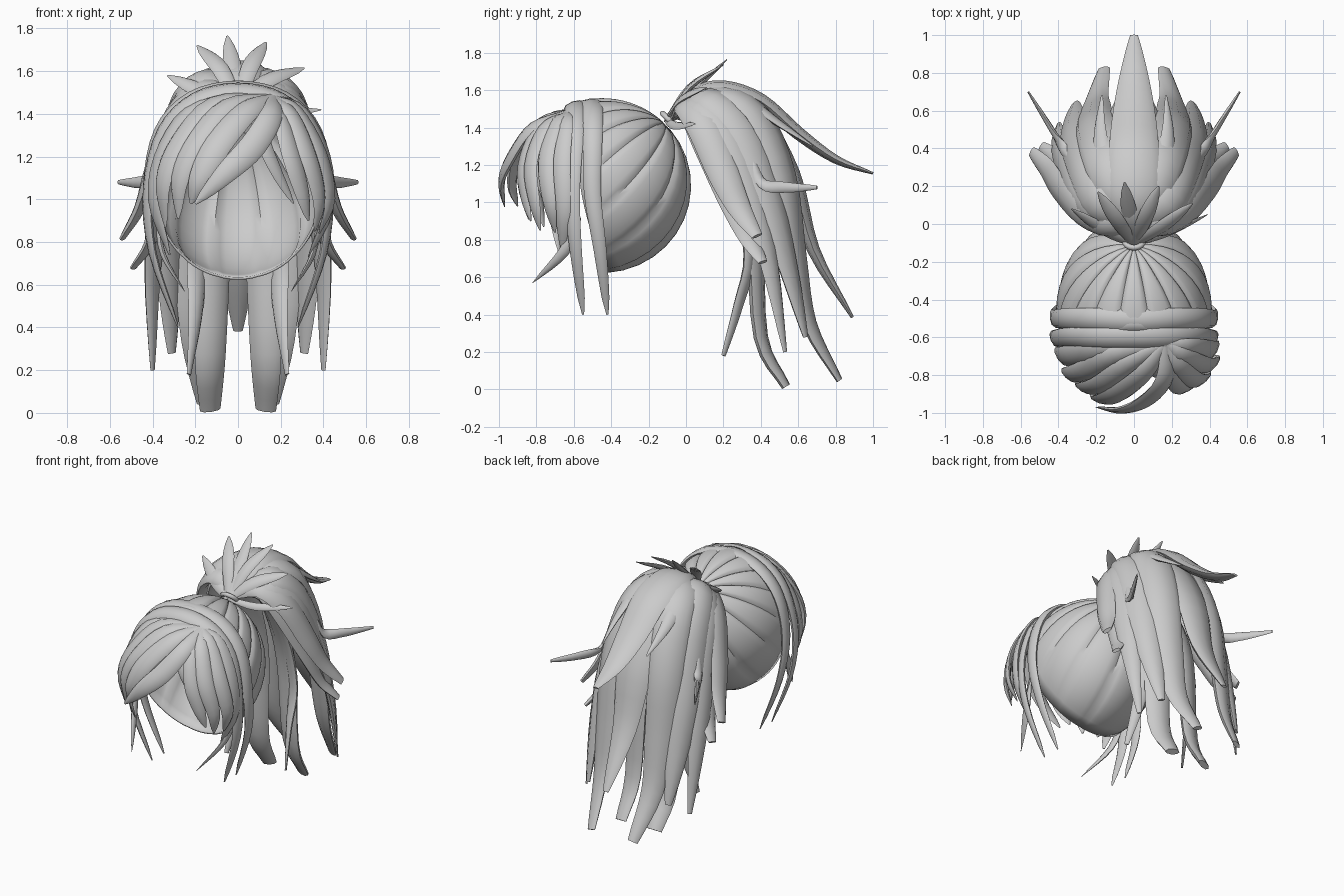
import bpy, bmesh
from math import sin, cos, pi
from mathutils import Vector


def finish(name, bm):
    bmesh.ops.recalc_face_normals(bm, faces=bm.faces)
    me = bpy.data.meshes.new(name)
    bm.to_mesh(me)
    bm.free()
    for p in me.polygons:
        p.use_smooth = True
    ob = bpy.data.objects.new(name, me)
    bpy.context.collection.objects.link(ob)
    me.set_sharp_from_angle(angle=0.8)
    return ob


def spline(pts, sub=4):
    """Catmull-Rom samples through the points"""
    P = [Vector(p) for p in pts]
    P = [2 * P[0] - P[1]] + P + [2 * P[-1] - P[-2]]
    out = []
    for i in range(1, len(P) - 2):
        a, b, c, d = P[i - 1:i + 3]
        for k in range(sub):
            t = k / sub
            out.append(0.5 * (2 * b + (c - a) * t + (2 * a - 5 * b + 4 * c - d) * t * t
                              + (3 * b - a - 3 * c + d) * t ** 3))
    return out + [P[-2]]


def strand(name, pts, w, centre, tip=0.1, root=0.35, thick=0.45, peak=0.4, power=0.9, sides=8):
    """Flattened tapering lock whose flat side faces away from centre(p)"""
    path = spline(pts)
    n = len(path)
    bm = bmesh.new()
    rings = []
    for i, p in enumerate(path):
        tan = (path[min(i + 1, n - 1)] - path[max(i - 1, 0)]).normalized()
        out = p - centre(p)
        out = (out - tan * out.dot(tan)).normalized()
        side = tan.cross(out)
        t = i / (n - 1)
        if t < peak:
            f = root + (1 - root) * sin(t / peak * pi / 2) ** power
        else:
            f = tip + (1 - tip) * max(0, cos((t - peak) / (1 - peak) * pi / 2)) ** power
        rings.append([bm.verts.new(p + side * cos(2 * pi * k / sides) * w * f
                                   + out * sin(2 * pi * k / sides) * w * f * thick)
                      for k in range(sides)])
    for a, b in zip(rings, rings[1:]):
        for k in range(sides):
            j = (k + 1) % sides
            bm.faces.new((a[k], a[j], b[j], b[k]))
    bm.faces.new(rings[0])
    bm.faces.new(rings[-1])
    return finish(name, bm)


def mirrored(name, pts, *args, **kw):
    for s, tag in ((1, "right"), (-1, "left")):
        strand(name + "_" + tag, [(s * x, y, z) for x, y, z in pts], *args, **kw)


def head(p):
    return Vector((0, -0.45, 1.1))


def tail(y):
    return lambda p: Vector((0, y, min(p.z, 1.2)))


# Scalp cap: smooth gores with narrow grooves, fanning from the tie to the open rim
C, R = Vector((0, -0.45, 1.09)), (0.41, 0.475, 0.465)
GORES, STEP, ROWS = 14, 8, 12
apex = Vector((0, 0.71, 0.71))
bm = bmesh.new()
grid = []
for i in range(GORES * STEP):
    a = 2 * pi * (i / (GORES * STEP)) + pi / 2
    s = sin(a)
    rim = Vector((cos(a), -0.1 - 0.16 * s - 0.15 * cos(a) ** 2, s)).normalized()
    ridge = abs(sin(pi * (i / STEP + 0.5))) ** 0.3
    col = []
    for k in range(ROWS + 1):
        t = 0.04 + 0.96 * k / ROWS
        d = apex.slerp(rim, t)
        d *= 1.005 - 0.04 * (1 - ridge) * min(1, 3 * t, 4 * (1 - t) + 0.1)
        col.append(bm.verts.new(C + Vector((d.x * R[0], d.y * R[1], d.z * R[2]))))
    grid.append(col)
for i, a in enumerate(grid):
    b = grid[(i + 1) % len(grid)]
    for k in range(ROWS):
        bm.faces.new((a[k], b[k], b[k + 1], a[k + 1]))
cap = finish("scalp_cap", bm)
sol = cap.modifiers.new("thickness", "SOLIDIFY")
sol.thickness = 0.012
sol.offset = -1

# Hair tie
bpy.ops.mesh.primitive_torus_add(location=(0, -0.09, 1.44), rotation=(-pi / 4, 0, 0),
                                 major_radius=0.05, minor_radius=0.015,
                                 major_segments=20, minor_segments=8)
bpy.context.object.name = "hair_tie"
bpy.ops.object.shade_smooth()

# Two band locks over the crown, hanging down both sides
bands = {
    "band_front": [(0, -0.6, 1.515), (0.2, -0.6, 1.47), (0.35, -0.6, 1.32), (0.42, -0.61, 1.05),
                   (0.4, -0.59, 0.75), (0.28, -0.55, 0.4)],
    "band_back": [(0, -0.51, 1.53), (0.22, -0.5, 1.48), (0.37, -0.5, 1.32), (0.425, -0.5, 1.05),
                  (0.4, -0.46, 0.75), (0.28, -0.42, 0.4)],
}
for name, half in bands.items():
    full = [(-x, y, z) for x, y, z in half[:0:-1]] + half
    strand(name, full, 0.058, head, root=0.1, tip=0.1, peak=0.5, power=0.5)
mirrored("temple_wisp", [(0.38, -0.57, 0.92), (0.35, -0.65, 0.74), (0.25, -0.82, 0.57)], 0.03, head, tip=0.05)

# Fringe locks fanning from an off-centre parting
part = (0.17, -0.64, 1.48)
fringe = [
    (0.062, [(0.16, -0.82, 1.4), (0.07, -0.93, 1.25), (-0.06, -0.985, 1.12), (-0.2, -0.97, 0.98)]),
    (0.066, [(0.05, -0.79, 1.42), (-0.09, -0.9, 1.26), (-0.18, -0.93, 1.1), (-0.22, -0.9, 0.98)]),
    (0.062, [(-0.04, -0.75, 1.44), (-0.18, -0.85, 1.28), (-0.27, -0.87, 1.1), (-0.28, -0.84, 0.91)]),
    (0.062, [(-0.11, -0.7, 1.45), (-0.27, -0.78, 1.27), (-0.35, -0.8, 1.08), (-0.34, -0.76, 0.87)]),
    (0.066, [(-0.17, -0.66, 1.44), (-0.33, -0.7, 1.25), (-0.39, -0.7, 1.0), (-0.32, -0.68, 0.74)]),
    (0.035, [(0.12, -0.78, 1.3), (0.17, -0.79, 1.15), (0.26, -0.75, 0.98)]),
    (0.05, [(0.2, -0.8, 1.38), (0.25, -0.87, 1.2), (0.3, -0.86, 1.03), (0.33, -0.83, 0.9)]),
    (0.052, [(0.25, -0.76, 1.4), (0.33, -0.83, 1.2), (0.38, -0.81, 1.0), (0.36, -0.78, 0.85)]),
    (0.052, [(0.27, -0.7, 1.42), (0.38, -0.75, 1.22), (0.43, -0.73, 1.0), (0.38, -0.7, 0.84)]),
    (0.058, [(0.3, -0.65, 1.41), (0.4, -0.67, 1.2), (0.42, -0.66, 0.95), (0.33, -0.66, 0.73)]),
]
for i, (w, pts) in enumerate(fringe):
    strand("fringe_lock_%d" % i, [part] + pts, w, head, peak=0.5, thick=0.38, power=0.75)

# Ponytail: centre locks
strand("tail_top_lock", [(0, -0.1, 1.45), (0, 0.04, 1.58), (0, 0.2, 1.61), (0, 0.4, 1.54), (0, 0.6, 1.37),
                         (0, 0.8, 1.23), (0, 1.0, 1.155)], 0.135, tail(0.15), tip=0.15, thick=0.32)
strand("tail_middle_lock", [(0, -0.08, 1.45), (0, 0.12, 1.56), (0, 0.36, 1.48), (0, 0.56, 1.15), (0, 0.68, 0.75),
                            (0, 0.89, 0.385)], 0.15, tail(0.15), tip=0.15, thick=0.38)

# Ponytail: mirrored locks, outermost last
root = (0.03, -0.06, 1.46)
locks = [
    (0.1, 0.5, 0.0, [(0.08, 0.1, 1.45), (0.11, 0.25, 1.2), (0.12, 0.36, 0.85), (0.13, 0.4, 0.28), (0.13, 0.535, 0.015)]),
    (0.06, 0.25, 0.0, [(0.1, 0.1, 1.4), (0.16, 0.27, 1.1), (0.19, 0.34, 0.72), (0.2, 0.28, 0.45), (0.23, 0.2, 0.18)]),
    (0.115, 0.3, 0.15, [(0.11, 0.15, 1.58), (0.17, 0.37, 1.48), (0.21, 0.52, 1.14), (0.21, 0.59, 0.7),
                        (0.2, 0.66, 0.35), (0.16, 0.82, 0.05)]),
    (0.11, 0.2, 0.15, [(0.18, 0.1, 1.56), (0.27, 0.3, 1.39), (0.32, 0.45, 1.0), (0.32, 0.56, 0.6), (0.31, 0.64, 0.28)]),
    (0.095, 0.15, 0.15, [(0.19, 0.05, 1.53), (0.31, 0.2, 1.37), (0.37, 0.35, 1.02), (0.4, 0.45, 0.65), (0.4, 0.53, 0.2)]),
    (0.08, 0.35, 0.15, [(0.17, 0.02, 1.49), (0.28, 0.13, 1.28), (0.36, 0.25, 1.0), (0.41, 0.34, 0.8), (0.49, 0.41, 0.68)]),
    (0.09, 0.35, 0.15, [(0.16, 0.0, 1.52), (0.3, 0.09, 1.41), (0.4, 0.2, 1.15), (0.46, 0.29, 0.96), (0.54, 0.38, 0.82)]),
    (0.05, 0.1, 0.15, [(0.09, 0.15, 1.58), (0.16, 0.35, 1.52), (0.18, 0.5, 1.42), (0.17, 0.68, 1.3)]),
]
for i, (w, tip, cy, pts) in enumerate(locks):
    mirrored("tail_lock_%d" % i, [root] + pts, w, tail(cy), tip=tip, thick=0.42)
mirrored("tail_side_spike", [(0.35, 0.36, 1.22), (0.38, 0.41, 1.1), (0.46, 0.54, 1.08), (0.56, 0.7, 1.08)],
         0.033, tail(0.15), tip=0.3, thick=0.5)

# Short curved spikes sprouting above the tie
tips = [(-0.05, 0.22, 1.765), (0.13, 0.2, 1.735), (-0.19, 0.17, 1.72),
        (0.31, 0.11, 1.615), (-0.33, 0.08, 1.58), (0.39, 0.05, 1.42)]
for i, t in enumerate(tips):
    base, end = Vector((0, -0.11, 1.44)), Vector(t)
    bend = 0.02 if 1.6 < t[2] < 1.75 else -0.02
    mid = base.lerp(end, 0.55) + Vector((-t[0] * 0.1, -0.03, bend))
    strand("crown_spike_%d" % i, [base, mid, end], 0.042 if i < 5 else 0.025,
           lambda p: Vector((0, 0.2, 1.2)), tip=0.12, thick=0.35, peak=0.55, power=0.75)
